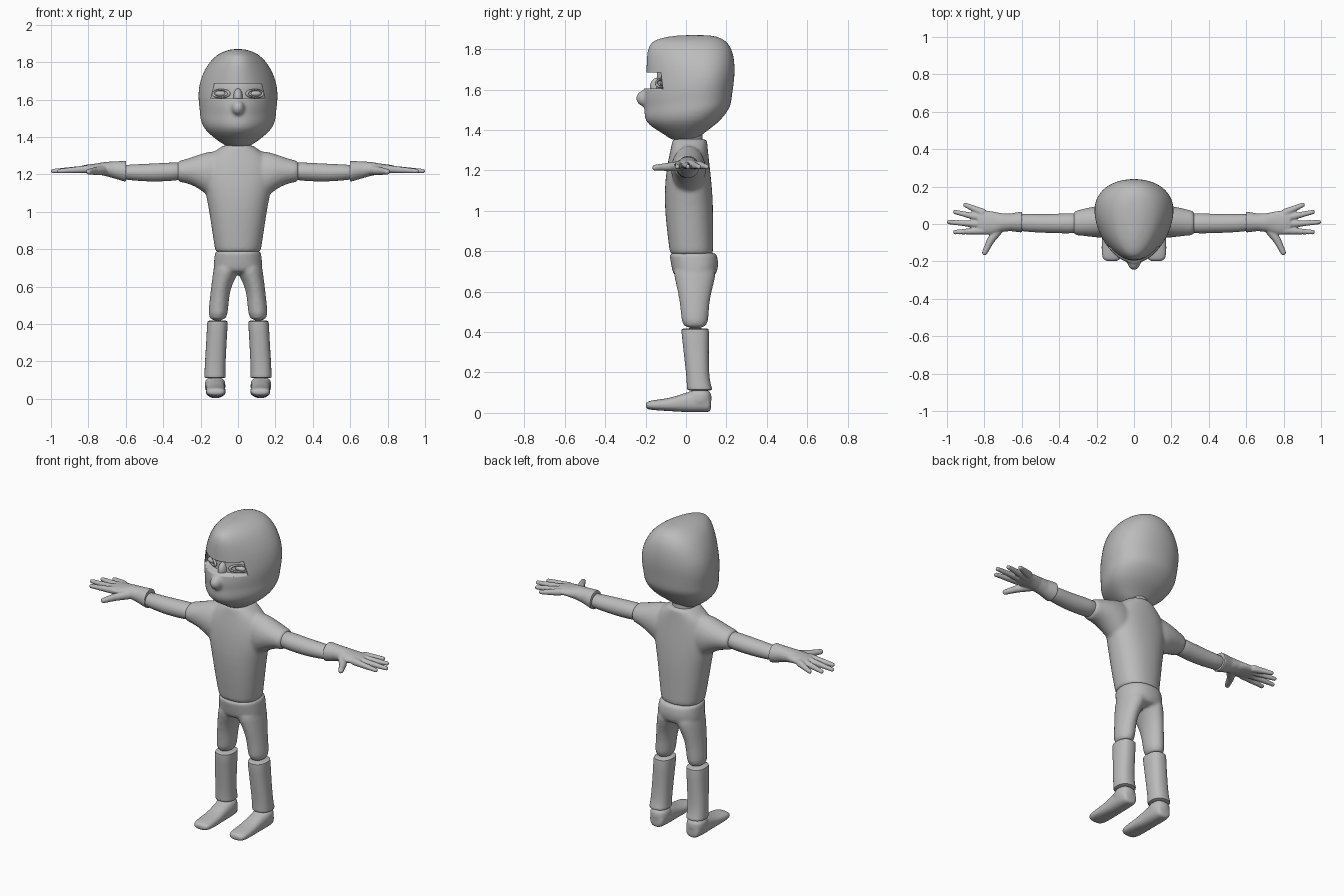
import bpy, bmesh, math
from mathutils import Matrix, Vector

cube = bpy.data.objects.get("Cube")
if cube:
    bpy.data.objects.remove(cube, do_unlink=True)

grey = bpy.data.materials.new("plain grey")
grey.use_nodes = True
grey.diffuse_color = (0.5, 0.5, 0.5, 1)
grey.node_tree.nodes["Principled BSDF"].inputs["Base Color"].default_value = (0.5, 0.5, 0.5, 1)


def loft(bm, rings, axis="z", side=1, taper=0, power=1, n=28):
    """Skin ovals given as (position, u min, u max, v min, v max).
    Axis z uses u = x, v = y; axis x uses u = y, v = z."""
    loops = []
    for t, u0, u1, v0, v1 in rings:
        loop = []
        for i in range(n):
            a = math.tau * i / n
            c, s = math.cos(a), math.sin(a)
            c = math.copysign(abs(c) ** power, c)
            s = math.copysign(abs(s) ** power, s)
            u = (u0 + u1) / 2 + (u1 - u0) / 2 * c * (1 + taper * s)
            v = (v0 + v1) / 2 + (v1 - v0) / 2 * s
            p = (u * side, v, t) if axis == "z" else (t * side, u, v)
            loop.append(bm.verts.new(p))
        loops.append(loop)
    for a, b in zip(loops, loops[1:]):
        for i in range(n):
            j = (i + 1) % n
            bm.faces.new((a[i], a[j], b[j], b[i]))
    bm.faces.new(loops[0])
    bm.faces.new(loops[-1])


def ball(bm, centre, radii):
    m = Matrix.Translation(centre) @ Matrix.Diagonal((*radii, 1))
    bmesh.ops.create_uvsphere(bm, u_segments=20, v_segments=12, radius=1, matrix=m)


def finger(bm, a, b, r0, r1):
    """Tapered rod with round ends."""
    a, b = Vector(a), Vector(b)
    for k in range(13):
        p = a.lerp(b, k / 12)
        r = r0 + (r1 - r0) * k / 12
        ball(bm, p, (r, r, r))


def finish(name, bm, subdiv=1, voxel=0, smooth=0, mirror=False, angle=40):
    bmesh.ops.recalc_face_normals(bm, faces=bm.faces)
    mesh = bpy.data.meshes.new(name)
    bm.to_mesh(mesh)
    bm.free()
    mesh.materials.append(grey)
    ob = bpy.data.objects.new(name, mesh)
    bpy.context.collection.objects.link(ob)
    bpy.ops.object.select_all(action="DESELECT")
    bpy.context.view_layer.objects.active = ob
    ob.select_set(True)
    if subdiv:
        ob.modifiers.new("subdivide", "SUBSURF").levels = subdiv
        ob.modifiers["subdivide"].render_levels = subdiv
    if voxel:
        m = ob.modifiers.new("merge", "REMESH")
        m.mode, m.voxel_size = "VOXEL", voxel
    if smooth:
        m = ob.modifiers.new("soften", "SMOOTH")
        m.factor, m.iterations = 0.5, smooth
    if mirror:
        ob.modifiers.new("mirror", "MIRROR").use_mirror_merge = False
    for m in list(ob.modifiers):
        bpy.ops.object.modifier_apply(modifier=m.name)
    bpy.ops.object.shade_smooth_by_angle(angle=math.radians(angle))
    return ob


# Shirt: torso and short sleeves merged into one skin
bm = bmesh.new()
loft(bm, [(0.78, -.122, .122, -.08, .135), (0.79, -.122, .122, -.08, .135),
          (0.90, -.14, .14, -.095, .135), (1.03, -.158, .158, -.107, .135),
          (1.13, -.182, .182, -.105, .128), (1.22, -.19, .19, -.095, .118),
          (1.29, -.165, .165, -.08, .11), (1.325, -.125, .125, -.072, .107),
          (1.35, -.085, .085, -.068, .105), (1.358, -.08, .08, -.065, .10)], power=.88)
for side in (1, -1):
    loft(bm, [(.09, -.07, .10, 1.05, 1.335), (.16, -.075, .10, 1.085, 1.322),
              (.21, -.072, .095, 1.125, 1.306), (.26, -.065, .085, 1.15, 1.288),
              (.315, -.06, .07, 1.16, 1.272), (.325, -.06, .07, 1.16, 1.272)],
         "x", side)
finish("shirt", bm, voxel=.01, smooth=6)

# Trousers: hips and legs merged
bm = bmesh.new()
loft(bm, [(.665, -.125, .125, -.055, .14), (.70, -.132, .132, -.068, .155),
          (.74, -.129, .129, -.075, .163), (.785, -.123, .123, -.083, .153),
          (.795, -.123, .123, -.083, .15)], power=.88)
for side in (1, -1):
    loft(bm, [(.41, .056, .163, -.022, .112), (.50, .052, .155, -.025, .112),
              (.57, .044, .147, -.035, .12), (.63, .025, .14, -.048, .135),
              (.68, -.01, .133, -.06, .148), (.73, -.01, .128, -.065, .15)], side=side)
finish("trousers", bm, voxel=.009, smooth=5)

# Lower trouser legs with a turned cuff
bm = bmesh.new()
loft(bm, [(.108, .066, .181, .005, .13), (.122, .066, .181, .004, .13),
          (.14, .068, .179, .004, .122), (.20, .066, .177, 0, .113),
          (.30, .061, .17, -.012, .113), (.412, .054, .165, -.024, .114),
          (.42, .054, .165, -.024, .114)], power=.85)
finish("lower_trouser_legs", bm, mirror=True)

# Feet: ankle plus a long rounded shoe
bm = bmesh.new()
loft(bm, [(.03, .066, .176, .0, .125), (.07, .066, .178, .005, .128),
          (.12, .07, .177, .012, .125)], power=.85)
m = Matrix.Rotation(-math.pi / 2, 4, "Z")
start = len(bm.verts)
loft(bm, [(-.125, -.155, -.087, .006, .075), (-.11, -.169, -.073, .004, .10),
          (-.05, -.174, -.067, .003, .115), (.01, -.17, -.069, .004, .098),
          (.07, -.172, -.066, .008, .075), (.14, -.175, -.063, .012, .066),
          (.185, -.17, -.068, .016, .06), (.2, -.155, -.083, .022, .05)],
     "x", power=.8)
bm.verts.ensure_lookup_table()
bmesh.ops.transform(bm, matrix=Matrix.Rotation(-math.pi / 2, 4, "Z")
                    @ Matrix.Scale(1, 4), verts=bm.verts[start:])
for v in bm.verts[start:]:
    v.co.x = abs(v.co.x)
finish("feet", bm, voxel=.007, smooth=4, mirror=True)

# Bare forearms
bm = bmesh.new()
loft(bm, [(.27, -.05, .058, 1.172, 1.265), (.36, -.051, .057, 1.165, 1.264),
          (.46, -.048, .053, 1.16, 1.258), (.55, -.044, .053, 1.167, 1.254),
          (.65, -.035, .055, 1.175, 1.25)], "x")
finish("arms", bm, mirror=True)

# Gloves: flared wrist, palm, four fingers and thumb
bm = bmesh.new()
loft(bm, [(.598, -.045, .066, 1.162, 1.272), (.606, -.045, .066, 1.162, 1.272),
          (.66, -.038, .056, 1.178, 1.27), (.71, -.042, .058, 1.192, 1.267),
          (.76, -.056, .068, 1.202, 1.258), (.81, -.057, .074, 1.207, 1.252),
          (.835, -.046, .067, 1.21, 1.247)], "x")
for y0, tip_x, tip_y in ((.062, .902, .102), (.03, .955, .064),
                         (-.003, .988, .01), (-.036, .955, -.043)):
    finger(bm, (.81, y0, 1.228), (tip_x, tip_y, 1.218), .021, .0125)
finger(bm, (.72, -.025, 1.222), (.765, -.085, 1.218), .026, .021)
finger(bm, (.765, -.085, 1.218), (.798, -.152, 1.214), .021, .015)
finish("gloves", bm, subdiv=0, voxel=.005, smooth=3, mirror=True)

# Neck
bm = bmesh.new()
loft(bm, [(1.29, -.07, .07, -.055, .085), (1.42, -.065, .065, -.055, .08)])
finish("neck", bm, subdiv=0)

# Hooded head: egg-shaped sections, narrow at the front, with a covered nose
bm = bmesh.new()
loft(bm, [(1.345, -.055, .055, -.07, .05), (1.375, -.098, .098, -.10, .075),
          (1.41, -.142, .142, -.165, .125), (1.445, -.178, .178, -.205, .17),
          (1.49, -.196, .196, -.208, .205), (1.52, -.198, .198, -.205, .222),
          (1.55, -.200, .200, -.212, .227), (1.60, -.207, .207, -.208, .233),
          (1.66, -.206, .206, -.197, .242), (1.72, -.192, .192, -.197, .243),
          (1.78, -.163, .163, -.195, .236), (1.825, -.128, .128, -.183, .215),
          (1.852, -.09, .09, -.15, .185), (1.872, -.035, .035, -.04, .13)],
     taper=.25, power=.95)
ball(bm, (0, -.2, 1.557), (.036, .048, .042))
head = finish("hooded_head", bm, voxel=.009, smooth=4)

# Eye opening cut through the hood
bm = bmesh.new()
bmesh.ops.create_cube(bm, size=1, matrix=Matrix.Translation((0, -.17, 1.645))
                      @ Matrix.Diagonal((.29, .26, .08, 1)))
for v in bm.verts:
    if v.co.z > 1.645:
        v.co.x *= .86
cutter = finish("opening_cutter", bm, subdiv=0)
cutter.hide_render = True
cut = head.modifiers.new("opening", "BOOLEAN")
cut.operation, cut.solver, cut.object = "DIFFERENCE", "EXACT", cutter
bpy.context.view_layer.objects.active = head
bpy.ops.object.modifier_apply(modifier="opening")
bpy.data.objects.remove(cutter, do_unlink=True)

# Face behind the opening, with the bridge of the nose
bm = bmesh.new()
loft(bm, [(1.56, -.165, .165, -.155, .1), (1.60, -.167, .167, -.152, .1),
          (1.65, -.165, .165, -.142, .1), (1.73, -.15, .15, -.155, .1)], taper=.25)
ball(bm, (0, -.14, 1.61), (.026, .04, .05))
finish("face", bm)

# Eyes with raised lids
bm = bmesh.new()
ball(bm, (.09, -.108, 1.632), (.036, .022, .017))
finish("eyes", bm, subdiv=0, mirror=True)
bm = bmesh.new()
for k in range(24):
    a = math.tau * k / 24
    ball(bm, (.09 + .042 * math.cos(a), -.119 + .028 * math.cos(a),
              1.632 + .02 * math.sin(a)), (.009, .007, .006))
finish("eyelids", bm, subdiv=0, voxel=.003, smooth=3, mirror=True)
